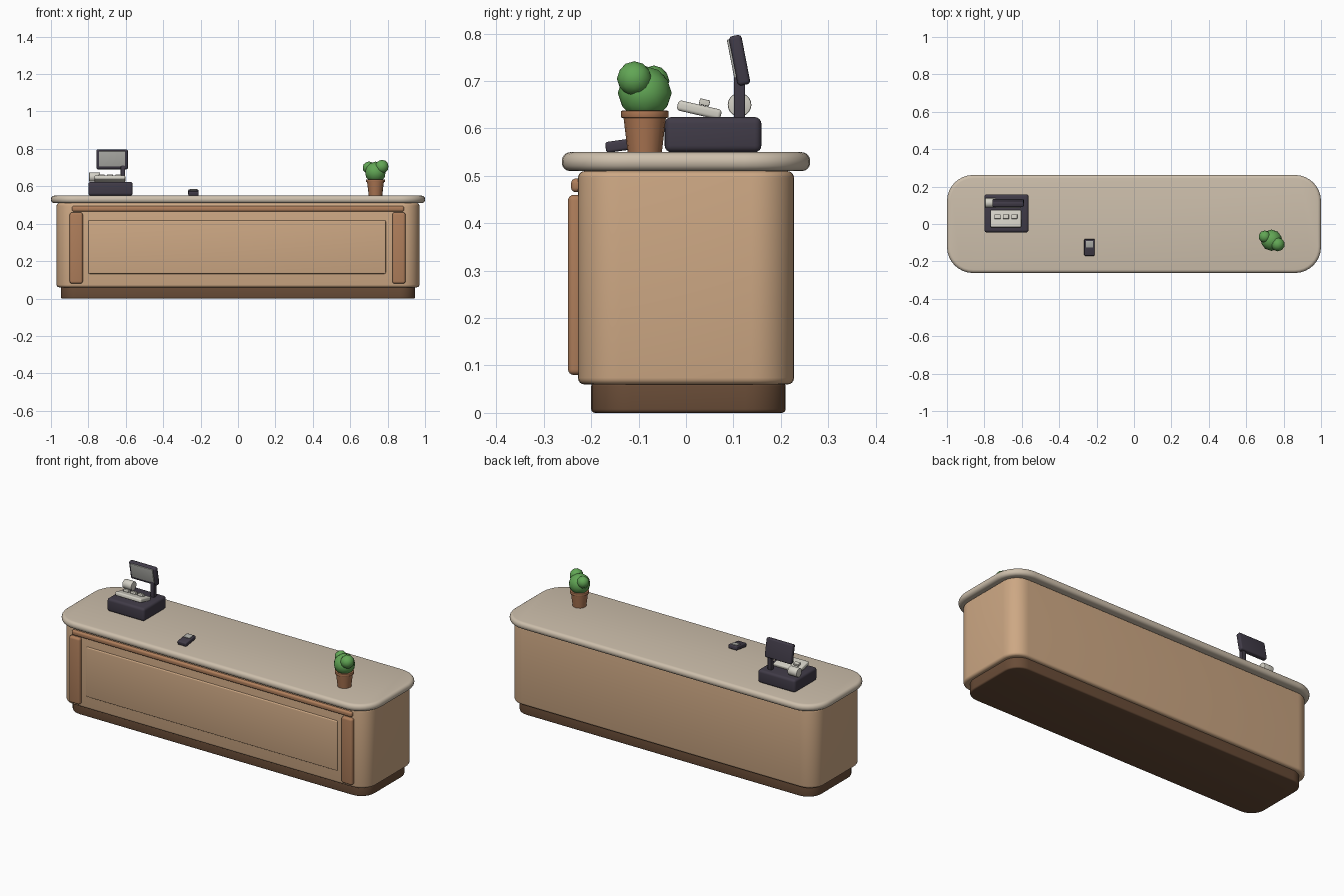
import bpy, bmesh
from math import radians, pi
from mathutils import Matrix

cube = bpy.data.objects.get("Cube")
if cube:
    bpy.data.objects.remove(cube, do_unlink=True)


def material(name, rgb):
    m = bpy.data.materials.new(name)
    m.use_nodes = True
    m.diffuse_color = (*rgb, 1)
    bsdf = next(n for n in m.node_tree.nodes if n.type == 'BSDF_PRINCIPLED')
    bsdf.inputs["Base Color"].default_value = (*rgb, 1)
    bsdf.inputs["Roughness"].default_value = 0.7
    return m


STONE = material("pale stone", (0.61, 0.52, 0.41))
WOOD = material("light wood", (0.61, 0.39, 0.23))
TRIM = material("warm wood trim", (0.43, 0.21, 0.105))
PLINTH = material("dark wood", (0.14, 0.072, 0.038))
DARK = material("charcoal plastic", (0.052, 0.044, 0.064))
LIGHT = material("off white plastic", (0.65, 0.63, 0.56))
SCREEN = material("grey screen", (0.45, 0.45, 0.42))
CLAY = material("clay", (0.41, 0.18, 0.085))
LEAF = material("leaf green", (0.12, 0.38, 0.09))


def finish(name, bm, mat, loc, tilt=0):
    mesh = bpy.data.meshes.new(name)
    bm.to_mesh(mesh)
    bm.free()
    mesh.materials.append(mat)
    ob = bpy.data.objects.new(name, mesh)
    bpy.context.collection.objects.link(ob)
    ob.location = loc
    ob.rotation_euler.x = radians(tilt)
    bpy.ops.object.select_all(action='DESELECT')
    ob.select_set(True)
    bpy.context.view_layer.objects.active = ob
    bpy.ops.object.shade_smooth_by_angle(angle=radians(40))
    return ob


def box(name, mat, loc, size, soft=0.0, corner=0.0, tilt=0):
    """Box with optional rounded vertical corners, then softened edges."""
    bm = bmesh.new()
    bmesh.ops.create_cube(bm, size=1)
    bmesh.ops.scale(bm, vec=size, verts=bm.verts)
    if corner:
        upright = [e for e in bm.edges
                   if abs(e.verts[0].co.z - e.verts[1].co.z) > size[2] / 2]
        bmesh.ops.bevel(bm, geom=upright, offset=corner, segments=8,
                        profile=0.5, affect='EDGES')
    if soft:
        sharp = [e for e in bm.edges if e.calc_face_angle(0) > radians(45)]
        bmesh.ops.bevel(bm, geom=sharp, offset=soft, segments=4,
                        profile=0.5, affect='EDGES')
    return finish(name, bm, mat, loc, tilt)


def cylinder(name, mat, loc, r1, r2, depth, sides, soft=0.0, sideways=False):
    bm = bmesh.new()
    bmesh.ops.create_cone(bm, cap_ends=True, segments=sides,
                          radius1=r1, radius2=r2, depth=depth)
    if soft:
        rims = [e for e in bm.edges if e.calc_face_angle(0) > radians(60)]
        bmesh.ops.bevel(bm, geom=rims, offset=soft, segments=2,
                        profile=0.5, affect='EDGES')
    if sideways:
        bmesh.ops.rotate(bm, verts=bm.verts, matrix=Matrix.Rotation(pi / 2, 3, 'Y'))
    return finish(name, bm, mat, loc)


# Counter
box("plinth", PLINTH, (0, 0.005, 0.032), (1.895, 0.41, 0.064), 0.008, 0.085)
box("counter_body", WOOD, (0, 0, 0.285), (1.94, 0.456, 0.45), 0.014, 0.09)
box("countertop", STONE, (0, 0, 0.53), (2.0, 0.524, 0.04), 0.018, 0.14)

# Front trim
box("front_panel", WOOD, (-0.005, -0.226, 0.275), (1.59, 0.018, 0.285), 0.006)
box("top_rail", TRIM, (0, -0.23, 0.48), (1.775, 0.025, 0.029), 0.01)
for side, x in (("right", -0.865), ("left", 0.86)):
    box(side + "_pilaster", TRIM, (x, -0.233, 0.27), (0.07, 0.032, 0.38), 0.012)

# Till
box("till_base", DARK, (-0.682, 0.057, 0.587), (0.237, 0.204, 0.074), 0.014)
box("keypad", LIGHT, (-0.685, 0.028, 0.639), (0.165, 0.094, 0.022), 0.007, tilt=-13)
for i in range(3):
    box(f"key_{i + 1}", LIGHT, (-0.73 + i * 0.045, 0.039, 0.655),
        (0.032, 0.022, 0.013), 0.002, tilt=-13)
cylinder("paper_roll", LIGHT, (-0.767, 0.113, 0.65), 0.025, 0.025, 0.058, 20, 0.003, True)
box("screen_post", DARK, (-0.615, 0.113, 0.665), (0.024, 0.024, 0.1), 0.004)
box("screen_case", DARK, (-0.673, 0.113, 0.744), (0.168, 0.027, 0.106), 0.008, tilt=11)
box("screen_glass", SCREEN, (-0.673, 0.0975, 0.747), (0.14, 0.007, 0.083), 0.002, tilt=11)

# Card reader
box("card_reader", DARK, (-0.238, -0.125, 0.566), (0.056, 0.09, 0.023), 0.006, tilt=8)
box("card_reader_screen", SCREEN, (-0.238, -0.108, 0.581), (0.038, 0.034, 0.005), 0.001, tilt=8)

# Potted plant
px, py = 0.735, -0.087
cylinder("plant_pot", CLAY, (px, py, 0.587), 0.036, 0.045, 0.076, 16)
cylinder("plant_pot_rim", CLAY, (px, py, 0.63), 0.05, 0.05, 0.015, 16, 0.002)
for i, (dx, dy, z, r) in enumerate(((0, 0, 0.675, 0.057),
                                    (0.034, -0.022, 0.705, 0.037),
                                    (-0.036, 0.019, 0.7, 0.033))):
    bm = bmesh.new()
    bmesh.ops.create_icosphere(bm, subdivisions=2, radius=r)
    finish(f"foliage_{i + 1}", bm, LEAF, (px + dx, py + dy, z))
